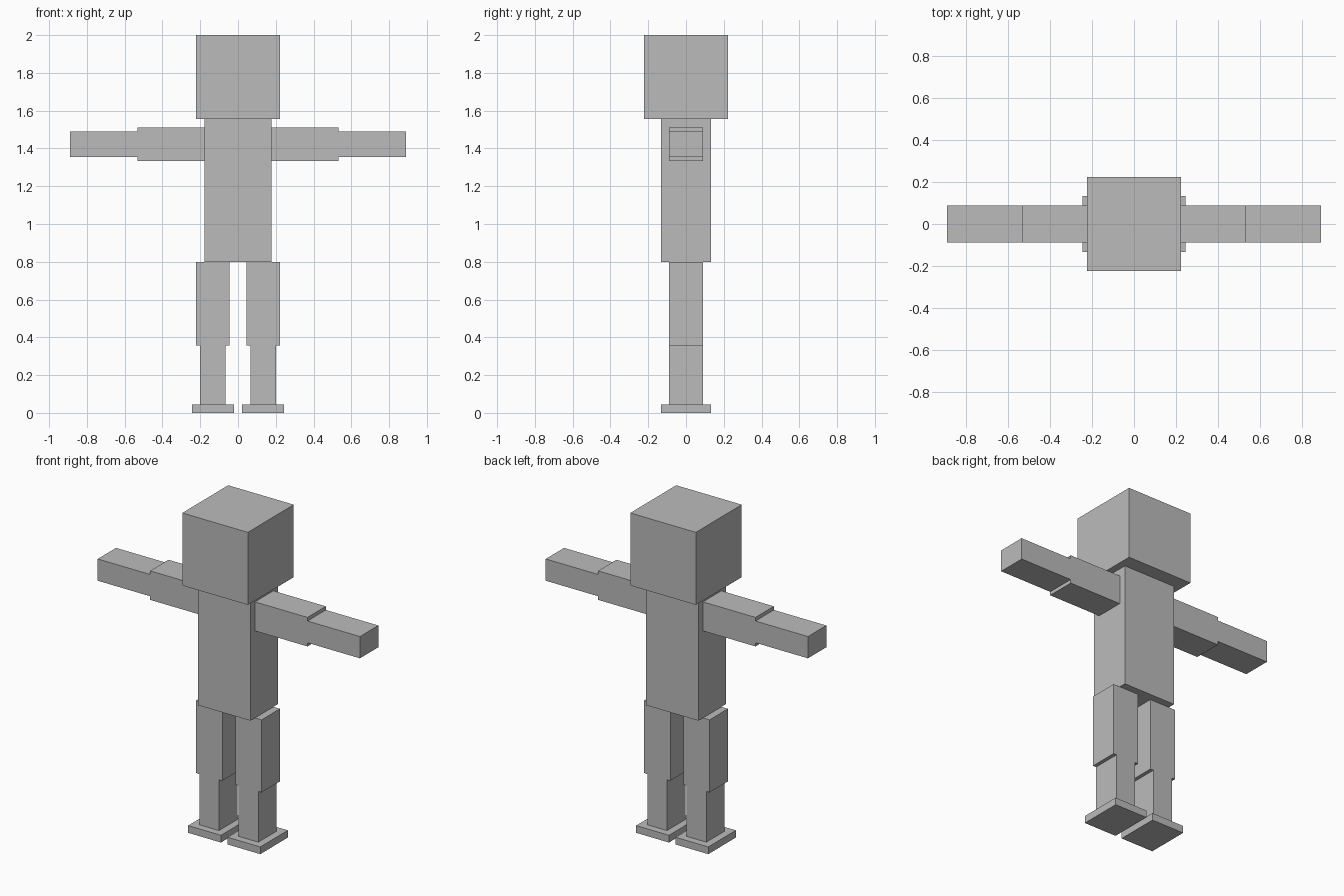
import bpy

if "Cube" in bpy.data.objects:
    bpy.data.objects.remove(bpy.data.objects["Cube"])

U = 2 / 45  # modelling unit: the figure is 45 units tall

grey = bpy.data.materials.new("plain grey")
grey.diffuse_color = (0.5, 0.5, 0.5, 1)
grey.use_nodes = True
grey.node_tree.nodes["Principled BSDF"].inputs["Base Color"].default_value = grey.diffuse_color


def box(name, x0, x1, half_depth, z0, z1):
    """Block spanning x0..x1, +-half_depth and z0..z1, in units."""
    bpy.ops.mesh.primitive_cube_add(
        size=1, location=((x0 + x1) / 2 * U, 0, (z0 + z1) / 2 * U))
    ob = bpy.context.object
    ob.name = name
    ob.data.name = name
    ob.scale = ((x1 - x0) * U, 2 * half_depth * U, (z1 - z0) * U)
    bpy.ops.object.transform_apply(location=False, rotation=False, scale=True)
    ob.data.materials.append(grey)


# Head and torso
box("head", -5, 5, 5, 35, 45)
box("torso", -4, 4, 3, 18, 35)

# Limbs, one set per side
for side, s in (("left", 1), ("right", -1)):
    for part, a, b, depth, z0, z1 in (
        ("upper_arm", 4, 12, 2, 30, 34),
        ("forearm", 12, 20, 2, 30.5, 33.5),
        ("thigh", 1, 5, 2, 8, 18),
        ("shin", 1.5, 4.5, 2, 1, 8),
        ("foot", 0.5, 5.5, 3, 0, 1),
    ):
        x0, x1 = sorted((a * s, b * s))
        box(f"{side}_{part}", x0, x1, depth, z0, z1)
